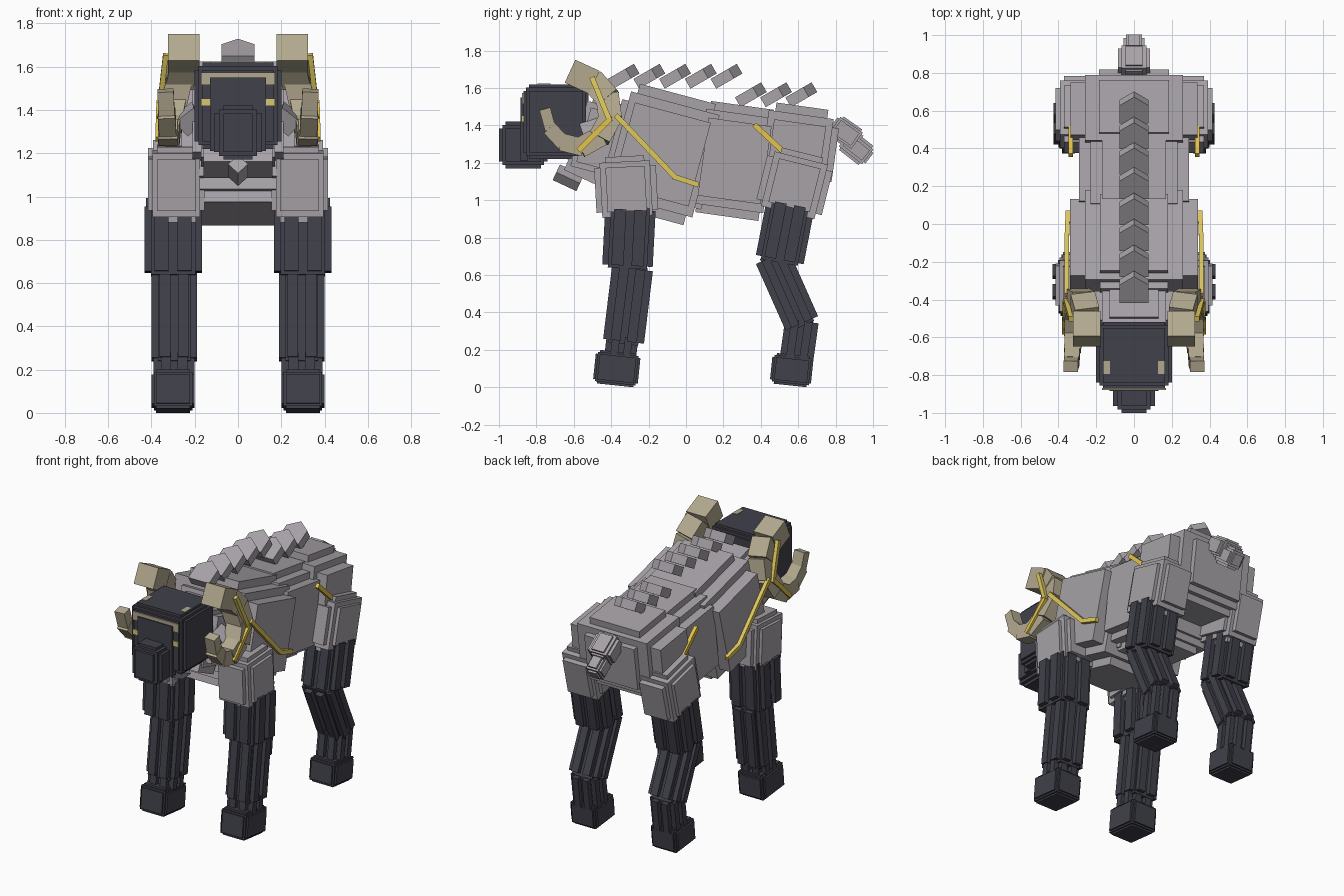
import bpy, bmesh, math
from mathutils import Matrix, Vector

if "Cube" in bpy.data.objects:
    bpy.data.objects.remove(bpy.data.objects["Cube"])


def material(name, rgb):
    m = bpy.data.materials.new(name)
    m.diffuse_color = (*rgb, 1)
    m.use_nodes = True
    m.node_tree.nodes["Principled BSDF"].inputs["Base Color"].default_value = m.diffuse_color
    return m


GREY = material("wool grey", (0.385, 0.362, 0.388))
DARK = material("dark slate", (0.052, 0.052, 0.070))
TAN = material("horn tan", (0.45, 0.395, 0.275))
GOLD = material("gold", (0.78, 0.55, 0.07))
CORD = material("cord yellow", (0.74, 0.58, 0.11))
PALE = material("pale gold", (0.66, 0.57, 0.18))


def finish(name, bm, mat):
    me = bpy.data.meshes.new(name)
    bmesh.ops.recalc_face_normals(bm, faces=bm.faces)
    bm.to_mesh(me)
    bm.free()
    me.materials.append(mat)
    bpy.context.collection.objects.link(bpy.data.objects.new(name, me))


def boxes(name, mat, sizes, matrix):
    """Several concentric boxes in one object."""
    bm = bmesh.new()
    for s in sizes:
        bmesh.ops.create_cube(bm, size=1, matrix=matrix @ Matrix.Diagonal((*s, 1)))
    finish(name, bm, mat)


def pose(c, deg=0):
    return Matrix.Translation(c) @ Matrix.Rotation(math.radians(deg), 4, 'X')


def box(name, mat, c, size, deg=0):
    boxes(name, mat, [size], pose(c, deg))


def stepped(name, mat, c, size, deg=0, s=(0.03, 0.03, 0.03)):
    """Box with stair-stepped edges; s is the step per axis."""
    x, y, z = size
    a, b, d = s
    boxes(name, mat, [(x, y - 4 * b, z - 4 * d), (x - 2 * a, y - 2 * b, z - 2 * d),
                      (x - 4 * a, y, z - 4 * d), (x - 4 * a, y - 4 * b, z)], pose(c, deg))


def ribbed(name, mat, c, size, deg=0):
    """Leg segment: core with raised bars on each side."""
    x, y, z = size
    bm = bmesh.new()
    m = pose(c, deg)
    parts = [((0, 0), (x - 0.06, y - 0.06, z))]
    for k in (-1, 1):
        parts += [((k * x * 0.2, 0), (x * 0.24, y, z - 0.03)),
                  ((0, k * y * 0.2), (x, y * 0.24, z - 0.03))]
    for (px, py), sz in parts:
        bmesh.ops.create_cube(bm, size=1, matrix=m @ Matrix.Translation((px, py, 0))
                              @ Matrix.Diagonal((*sz, 1)))
    finish(name, bm, mat)


def beam(name, mat, p, q, w, t, extra=0.0):
    """Bar from p to q, w wide in x and t thick."""
    p, q = Vector(p), Vector(q)
    z = (q - p).normalized()
    y = z.cross(Vector((1, 0, 0))).normalized()
    x = y.cross(z)
    m = Matrix((x, y, z)).transposed().to_4x4()
    m.translation = (p + q) / 2
    boxes(name, mat, [(w, t, (q - p).length + extra)], m)


# Body
stepped("chest_body", GREY, (0, -0.13, 1.245), (0.68, 0.56, 0.67), -15, (0.08, 0.035, 0.052))
stepped("belly", GREY, (0, 0.26, 1.21), (0.58, 0.42, 0.60), -8, (0.06, 0.02, 0.045))
stepped("rump", GREY, (0, 0.59, 1.27), (0.67, 0.42, 0.47), -8, (0.075, 0.035, 0.045))
stepped("neck", GREY, (0, -0.47, 1.33), (0.42, 0.26, 0.42), -15, (0.04, 0.025, 0.03))
box("throat", GREY, (0, -0.55, 1.17), (0.32, 0.18, 0.10), -25)
boxes("beard", GREY, [(0.065, 0.14, 0.065)],
      pose((0, -0.63, 1.12), -25) @ Matrix.Rotation(math.radians(45), 4, 'Y'))

# Tail
stepped("tail_base", GREY, (0, 0.855, 1.36), (0.17, 0.17, 0.13), -35, (0.02, 0.012, 0.012))
stepped("tail_tip", GREY, (0, 0.91, 1.28), (0.11, 0.18, 0.13), -38, (0.012, 0.012, 0.015))

# Head
stepped("head", DARK, (0, -0.695, 1.42), (0.40, 0.35, 0.40), 0, (0.0175, 0.015, 0.0175))
box("face", DARK, (0, -0.865, 1.38), (0.26, 0.04, 0.34))
stepped("muzzle", DARK, (0, -0.87, 1.295), (0.22, 0.26, 0.25), 0, (0.022, 0.018, 0.018))
box("brow_band", TAN, (0, -0.873, 1.56), (0.34, 0.009, 0.026))

# Pointed plates along the spine
spine = [(-0.33 + 0.1375 * i, 1.665) for i in range(5)] + [(0.35 + 0.135 * i, 1.566) for i in range(3)]
for i, (y, z) in enumerate(spine):
    bm = bmesh.new()
    outline = [(-0.077, -0.085), (0.077, -0.085), (0.077, 0.025), (0, 0.077), (-0.077, 0.025)]
    f = bm.faces.new([bm.verts.new((a, b, -0.03)) for a, b in outline])
    up = bmesh.ops.extrude_face_region(bm, geom=[f])["geom"]
    bmesh.ops.translate(bm, vec=(0, 0, 0.06), verts=[v for v in up if isinstance(v, bmesh.types.BMVert)])
    bm.transform(pose((0, y, z), 30))
    finish(f"spine_plate_{i + 1}", bm, GREY)

# Horn path: x, y, z, width, thickness
HORN = [(0.25, -0.62, 1.69, 0.145, 0.135), (0.25, -0.49, 1.63, 0.13, 0.13),
        (0.27, -0.42, 1.55, 0.12, 0.125), (0.295, -0.405, 1.44, 0.115, 0.12),
        (0.315, -0.46, 1.34, 0.10, 0.11), (0.32, -0.56, 1.285, 0.09, 0.095),
        (0.325, -0.66, 1.31, 0.08, 0.08), (0.33, -0.725, 1.38, 0.075, 0.06),
        (0.335, -0.755, 1.49, 0.07, 0.05)]

# Gold cord runs: colour and point chain
CORDS = [(CORD, [(0.335, -0.50, 1.65), (0.36, -0.41, 1.43)]),
         (GOLD, [(0.365, -0.41, 1.43), (0.37, -0.57, 1.27)]),
         (CORD, [(0.355, -0.37, 1.45), (0.355, -0.06, 1.125), (0.35, 0.06, 1.085)]),
         (GOLD, [(0.335, 0.37, 1.40), (0.335, 0.52, 1.26)])]

for side, k in (("left", 1), ("right", -1)):
    def at(x, y, z):
        return (k * x, y, z)

    # Eyes, brow marks and ears
    box(f"eye_{side}", PALE, at(0.15, -0.874, 1.435), (0.04, 0.009, 0.035))
    box(f"brow_side_{side}", TAN, at(0.15, -0.873, 1.54), (0.04, 0.009, 0.05))
    box(f"crown_mark_{side}", TAN, at(0.145, -0.76, 1.619), (0.035, 0.07, 0.009))
    boxes(f"ear_{side}", GREY, [(0.11, 0.10, 0.09)],
          pose(at(0.22, -0.50, 1.36), 20) @ Matrix.Rotation(math.radians(40 * k), 4, 'Y'))

    # Horn segments
    for i, (p, q) in enumerate(zip(HORN, HORN[1:])):
        beam(f"horn_{side}_{i + 1}", TAN, at(*p[:3]), at(*q[:3]), p[3], p[4], 0.02 if 0 < i < 7 else 0)

    # Cords
    for j, (mat, chain) in enumerate(CORDS):
        for i, (p, q) in enumerate(zip(chain, chain[1:])):
            beam(f"cord_{side}_{j + 1}_{i + 1}", mat, at(*p), at(*q), 0.024, 0.028, 0.015)

    # Front leg
    stepped(f"shoulder_{side}", GREY, at(0.285, -0.32, 1.06), (0.26, 0.33, 0.35), 3, (0.02, 0.03, 0.028))
    ribbed(f"front_thigh_{side}", DARK, at(0.30, -0.305, 0.80), (0.265, 0.27, 0.33), -3)
    ribbed(f"front_shin_{side}", DARK, at(0.295, -0.31, 0.44), (0.21, 0.22, 0.42), -7)
    ribbed(f"front_ankle_{side}", DARK, at(0.295, -0.345, 0.22), (0.19, 0.17, 0.13), -7)
    stepped(f"front_foot_{side}", DARK, at(0.30, -0.37, 0.10), (0.20, 0.24, 0.18), -6, (0.011,) * 3)

    # Back leg
    stepped(f"hip_{side}", GREY, at(0.285, 0.58, 1.08), (0.26, 0.36, 0.36), -14, (0.022, 0.033, 0.03))
    ribbed(f"back_thigh_{side}", DARK, at(0.30, 0.53, 0.83), (0.25, 0.26, 0.33), -11)
    ribbed(f"back_shin_{side}", DARK, at(0.295, 0.54, 0.52), (0.21, 0.19, 0.42), 24)
    ribbed(f"back_ankle_{side}", DARK, at(0.295, 0.605, 0.25), (0.18, 0.18, 0.24), -8)
    stepped(f"back_foot_{side}", DARK, at(0.30, 0.565, 0.092), (0.20, 0.22, 0.165), -6, (0.011,) * 3)
